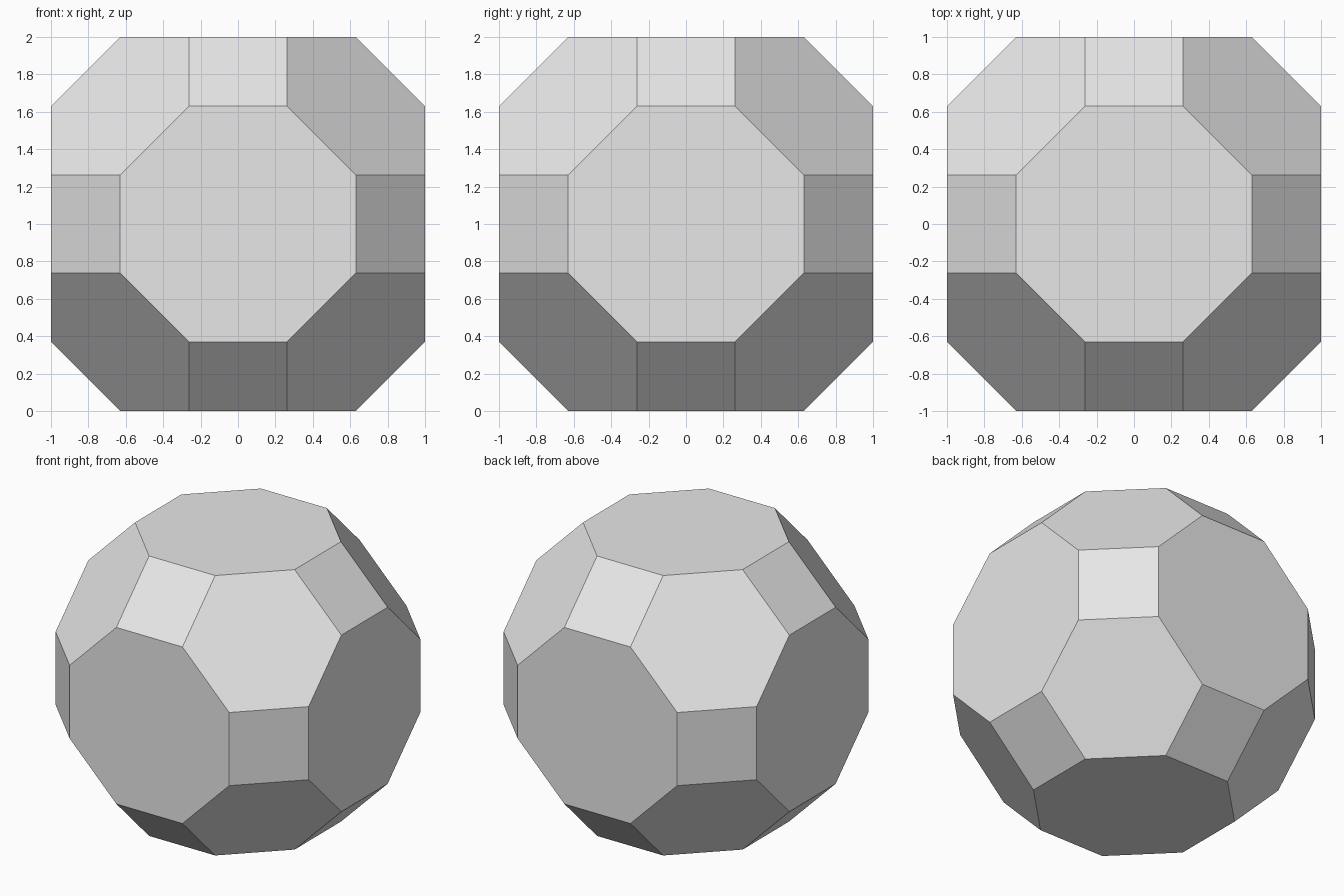
import bpy
import bmesh
import math

# Remove the default object
cube = bpy.data.objects.get("Cube")
if cube:
    bpy.data.objects.remove(cube, do_unlink=True)

# Plain light grey material
GREY = (0.8, 0.8, 0.8, 1.0)
grey = bpy.data.materials.new("light grey")
grey.use_nodes = True
grey.diffuse_color = GREY
grey.node_tree.nodes["Principled BSDF"].inputs["Base Color"].default_value = GREY

# Corner coordinates: every ordering and sign of three lengths
root = math.sqrt(2)
longest = 1 + 2 * root
near, middle, far = 1 / longest, (1 + root) / longest, 1.0
orders = [
    (near, middle, far), (near, far, middle), (middle, near, far),
    (middle, far, near), (far, near, middle), (far, middle, near),
]

# Wrap the corners in a hull, then merge its triangles into flat
# octagons, hexagons and squares
bm = bmesh.new()
for x, y, z in orders:
    for sx in (-1, 1):
        for sy in (-1, 1):
            for sz in (-1, 1):
                bm.verts.new((sx * x, sy * y, sz * z + 1))
bmesh.ops.convex_hull(bm, input=bm.verts)
bmesh.ops.dissolve_limit(bm, angle_limit=math.radians(2),
                         verts=bm.verts, edges=bm.edges)
bmesh.ops.recalc_face_normals(bm, faces=bm.faces)

# Faceted solid
mesh = bpy.data.meshes.new("faceted_solid")
bm.to_mesh(mesh)
bm.free()
mesh.materials.append(grey)
solid = bpy.data.objects.new("faceted_solid", mesh)
bpy.context.collection.objects.link(solid)
